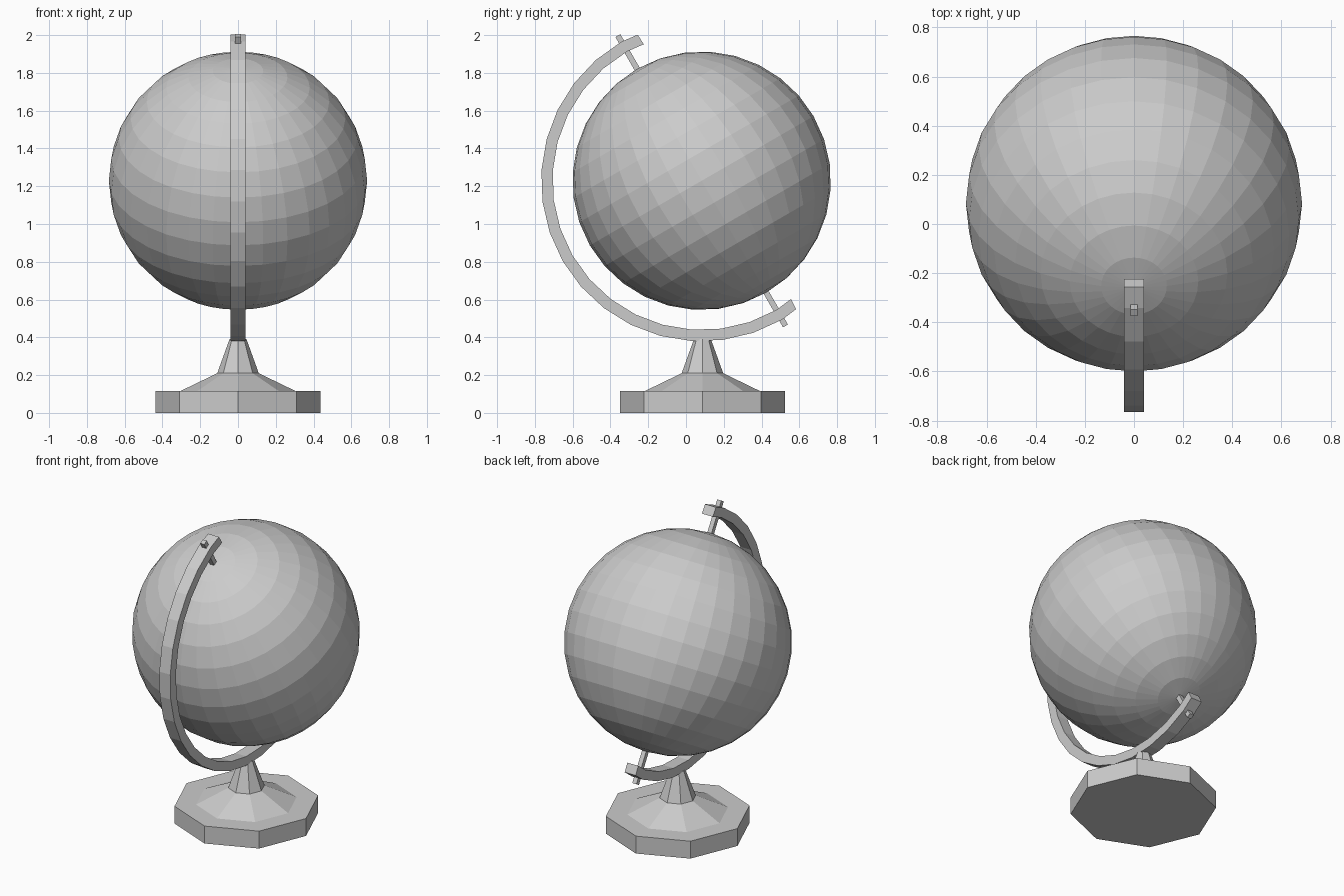
import bpy, bmesh
from math import sin, cos, pi, radians
from mathutils import Matrix, Vector

if "Cube" in bpy.data.objects:
    bpy.data.objects.remove(bpy.data.objects["Cube"])

CENTER = Vector((0, 0.083, 1.229))
TILT = Matrix.Translation(CENTER) @ Matrix.Rotation(radians(30), 4, 'X')


def finish(name, bm, matrix):
    bmesh.ops.recalc_face_normals(bm, faces=bm.faces)
    mesh = bpy.data.meshes.new(name)
    bm.to_mesh(mesh)
    bm.free()
    obj = bpy.data.objects.new(name, mesh)
    obj.matrix_world = matrix
    bpy.context.collection.objects.link(obj)
    return obj


# Globe, tilted toward the front
bm = bmesh.new()
bmesh.ops.create_uvsphere(bm, u_segments=32, v_segments=16, radius=0.684)
finish("globe", bm, TILT)

# Axle running through the globe and both arm ends
bm = bmesh.new()
bmesh.ops.create_cube(bm, size=1)
bmesh.ops.scale(bm, vec=(0.03, 0.03, 1.775), verts=bm.verts)
finish("axle", bm, TILT)

# Half-circle arm with straight end tabs, swept as a rectangular section
STEPS, R_OUT, R_IN, HALF_W = 16, 0.85, 0.79, 0.04
path = [(0.093, 0.839, 0.779)]
pairs = [((0.093, 0.839), (0.096, 0.779))]
for i in range(STEPS + 1):
    a = pi * i / STEPS
    pairs.append(tuple((-r * sin(a), r * cos(a)) for r in (R_OUT, R_IN)))
pairs.append(((0.093, -0.839), (0.096, -0.779)))
bm = bmesh.new()
sections = []
for (yo, zo), (yi, zi) in pairs:
    sections.append([bm.verts.new(p) for p in (
        (-HALF_W, yo, zo), (HALF_W, yo, zo), (HALF_W, yi, zi), (-HALF_W, yi, zi))])
for s, t in zip(sections, sections[1:]):
    for k in range(4):
        n = (k + 1) % 4
        bm.faces.new((s[k], s[n], t[n], t[k]))
bm.faces.new(sections[0])
bm.faces.new(sections[-1])
finish("arm", bm, TILT)

# Octagonal stand turned from a stepped profile (radius, height)
profile = [(0.437, 0), (0.437, 0.115), (0.306, 0.115), (0.11, 0.21), (0.045, 0.39)]
bm = bmesh.new()
rings = [[bm.verts.new((r * cos(k * pi / 4), r * sin(k * pi / 4), z)) for k in range(8)]
         for r, z in profile]
for s, t in zip(rings, rings[1:]):
    for k in range(8):
        n = (k + 1) % 8
        bm.faces.new((s[k], s[n], t[n], t[k]))
bm.faces.new(rings[0])
bm.faces.new(rings[-1])
finish("stand", bm, Matrix.Translation((0, 0.087, 0)))
